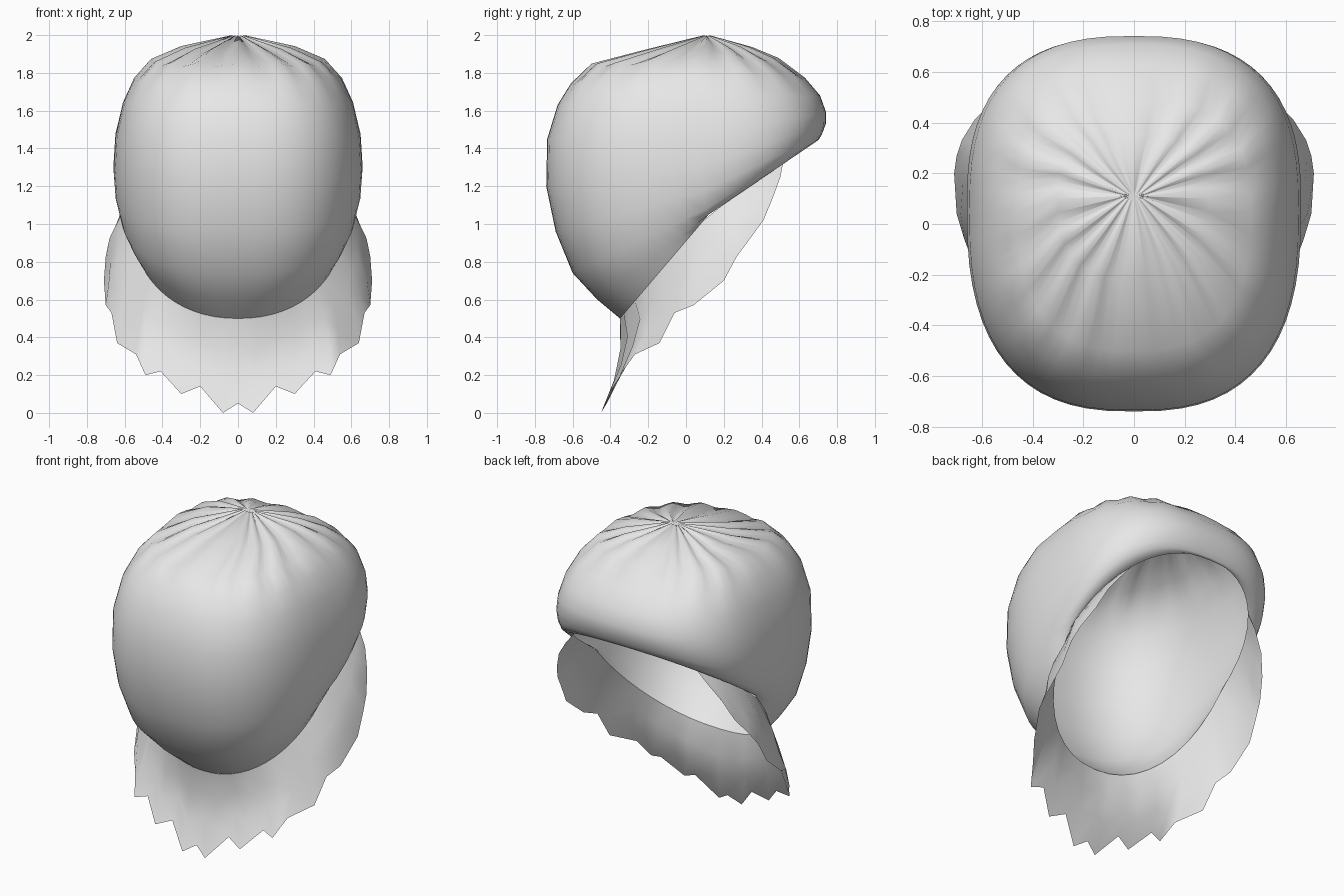
import bpy, math
from mathutils import Vector

cube = bpy.data.objects.get("Cube")
if cube:
    bpy.data.objects.remove(cube, do_unlink=True)

cloth = bpy.data.materials.new("plain_grey_cloth")
cloth.use_nodes = True
grey = (0.8, 0.8, 0.8, 1)
cloth.diffuse_color = grey
cloth.node_tree.nodes["Principled BSDF"].inputs["Base Color"].default_value = grey


def build(name, verts, faces):
    mesh = bpy.data.meshes.new(name)
    mesh.from_pydata(verts, [], faces)
    mesh.materials.append(cloth)
    mesh.shade_smooth()
    obj = bpy.data.objects.new(name, mesh)
    bpy.context.collection.objects.link(obj)
    return obj


def power(v, p):
    return math.copysign(abs(v) ** p, v)


def ring_point(ring, a, p):
    """Point on a tilted rounded ring; angle 0 is the front, 90 degrees is +x."""
    fy, fz, by, bz, half, sy, sz = ring
    c, s = power(math.cos(a), p), power(math.sin(a), p)
    ey, ez = (fy, fz) if c > 0 else (by, bz)
    return Vector((half * s, sy + (ey - sy) * abs(c), sz + (ez - sz) * abs(c)))


# Crown rings: front y, z, back y, z, half width, side y, z
rings = [
    (.09, 1.995, .13, 1.995, .04, .11, 1.995),
    (-.22, 1.91, .35, 1.925, .30, .10, 1.93),
    (-.50, 1.84, .49, 1.87, .46, .05, 1.865),
    (-.61, 1.74, .63, 1.77, .55, .05, 1.77),
    (-.68, 1.63, .71, 1.68, .61, .05, 1.64),
    (-.735, 1.45, .742, 1.59, .65, .05, 1.46),
    (-.74, 1.20, .74, 1.53, .66, .07, 1.30),
    (-.69, .96, .72, 1.475, .65, .09, 1.17),
    (-.60, .74, .705, 1.45, .62, .11, 1.08),
    (-.47, .60, .695, 1.44, .59, .12, 1.05),
    (-.35, .50, .69, 1.45, .57, .12, 1.05),
]
SEG = 64
RIM_POWER = .92
verts, faces = [Vector((0, .11, 1.985))], []
for r, ring in enumerate(rings):
    p = RIM_POWER if r == len(rings) - 1 else .84 if r == len(rings) - 2 else .77
    if r == 0:
        p = 1
    pleat = (.003, .012, .009, .004)[r] if r < 4 else 0
    for k in range(SEG):
        a = math.tau * k / SEG
        v = ring_point(ring, a, p)
        v.z += pleat * math.cos(16 * a)      # gathered pleats at the top
        verts.append(v)
for k in range(SEG):
    n = (k + 1) % SEG
    faces.append((0, 1 + k, 1 + n))
    for r in range(len(rings) - 1):
        i, j = 1 + r * SEG, 1 + (r + 1) * SEG
        faces.append((i + k, j + k, j + n, i + n))
build("cap_crown", verts, faces)

# Frill hem, one half from the front centre to where it dies out at the back
hem = [
    (0, -.42, .05), (.08, -.45, 0), (.20, -.38, .14), (.30, -.41, .10),
    (.41, -.33, .22), (.49, -.35, .20), (.54, -.27, .31), (.64, -.14, .37),
    (.67, -.06, .53), (.70, .04, .57), (.71, .20, .70), (.70, .27, .83),
    (.68, .33, .91), (.63, .41, 1.02), (.58, .46, 1.14), (.50, .50, 1.25),
]
last = len(hem) - 1
columns = []
for k in range(-last, last + 1):
    i = abs(k)
    side = -1 if k < 0 else 1
    a = math.radians(132) * i / last
    top = ring_point(rings[-1], a, RIM_POWER)
    low = Vector(hem[i])
    front = max(0, math.cos(a))
    fold = .012 if i % 2 else -.012
    col = []
    for t in (0, .33, .66, 1):
        v = top.lerp(low, t)
        bulge = math.sin(math.pi * t)
        v.y += bulge * (.05 * front - fold * front)
        v.x += bulge * (.03 + fold) * math.sin(a) * (1 - (i / last) ** 4)
        col.append((v.x * side, v.y, v.z))
    columns.append(col)
rows = len(columns[0])
verts = [v for col in columns for v in col]
faces = [(c * rows + r, c * rows + r + 1, (c + 1) * rows + r + 1, (c + 1) * rows + r)
         for c in range(len(columns) - 1) for r in range(rows - 1)]
build("cap_frill", verts, faces)
